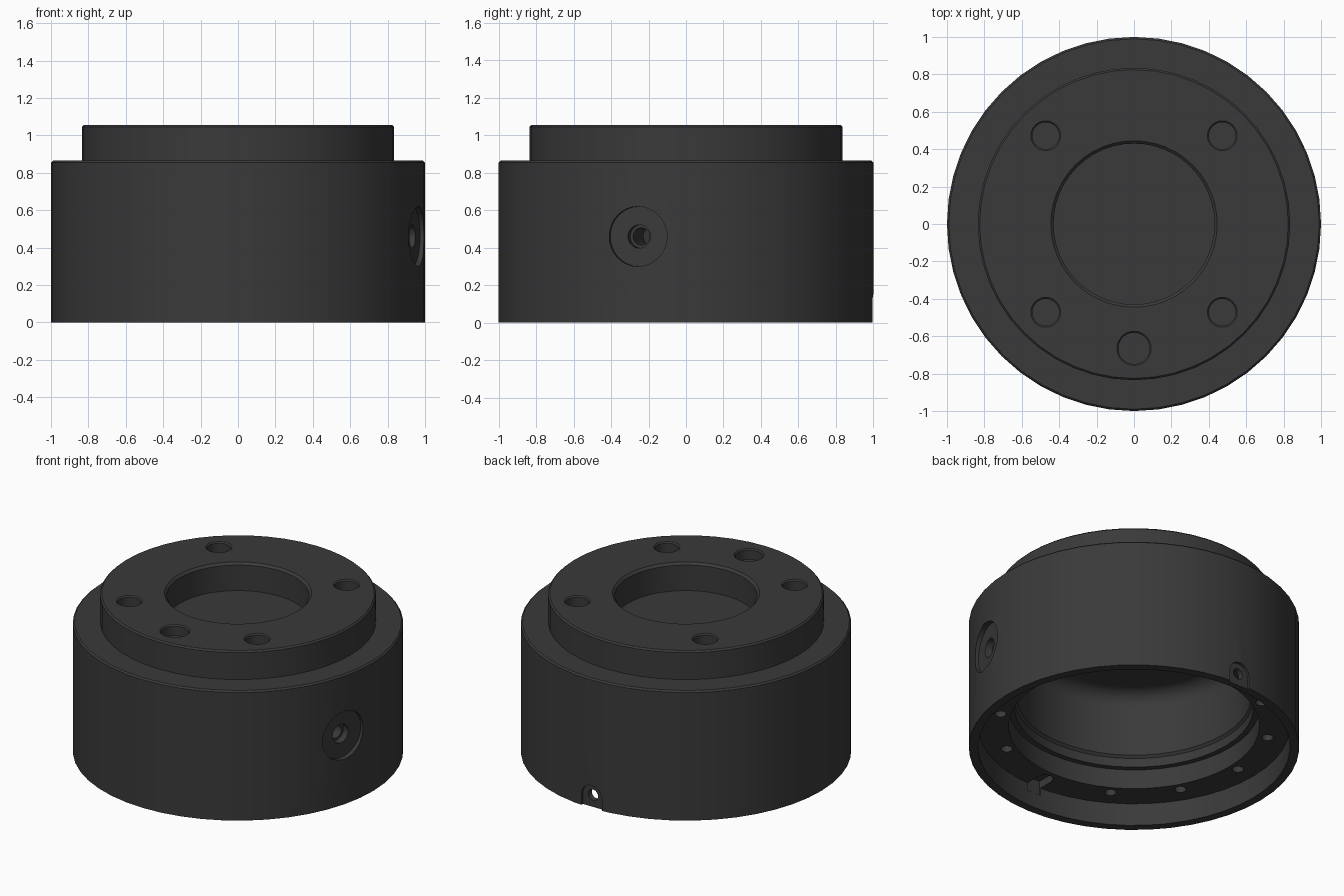
import bpy, bmesh, math
from mathutils import Matrix, Vector

cube = bpy.data.objects.get("Cube")
if cube:
    bpy.data.objects.remove(cube, do_unlink=True)

SIDES = 48

mat = bpy.data.materials.new("charcoal")
colour = (0.042, 0.042, 0.042, 1)
mat.diffuse_color = colour
mat.use_nodes = True
bsdf = mat.node_tree.nodes["Principled BSDF"]
bsdf.inputs["Base Color"].default_value = colour
bsdf.inputs["Roughness"].default_value = 0.6


def make_object(name, bm):
    bmesh.ops.recalc_face_normals(bm, faces=bm.faces)
    mesh = bpy.data.meshes.new(name)
    bm.to_mesh(mesh)
    bm.free()
    obj = bpy.data.objects.new(name, mesh)
    mesh.materials.append(mat)
    bpy.context.collection.objects.link(obj)
    return obj


def lathe(name, profile):
    """Revolve an (r, z) profile that starts and ends on the axis."""
    bm = bmesh.new()
    verts = [bm.verts.new((r, 0, z)) for r, z in profile]
    edges = [bm.edges.new(pair) for pair in zip(verts, verts[1:])]
    bmesh.ops.spin(bm, geom=verts + edges, cent=(0, 0, 0), axis=(0, 0, 1),
                   angle=math.tau, steps=SIDES, use_merge=True)
    bmesh.ops.remove_doubles(bm, verts=bm.verts, dist=0.0005)
    return make_object(name, bm)


def cut(target, bm):
    """Subtract a temporary solid from the target."""
    cutter = make_object("cutter", bm)
    cutter.hide_render = True
    mod = target.modifiers.new("cut", "BOOLEAN")
    mod.operation = "DIFFERENCE"
    mod.solver = "EXACT"
    mod.object = cutter
    bpy.context.view_layer.objects.active = target
    bpy.ops.object.modifier_apply(modifier=mod.name)
    bpy.data.objects.remove(cutter, do_unlink=True)


def drill(target, start, end, r1, r2=None, sides=24):
    """Cut a round hole or cone between two points."""
    a, b = Vector(start), Vector(end)
    turn = (b - a).to_track_quat("Z", "Y").to_matrix().to_4x4()
    bm = bmesh.new()
    bmesh.ops.create_cone(bm, cap_ends=True, segments=sides, radius1=r1,
                          radius2=r1 if r2 is None else r2, depth=(b - a).length,
                          matrix=Matrix.Translation((a + b) / 2) @ turn)
    cut(target, bm)


def box_cut(target, centre, size):
    bm = bmesh.new()
    bmesh.ops.create_cube(bm, size=1, matrix=Matrix.Translation(centre)
                          @ Matrix.Diagonal((*size, 1)))
    cut(target, bm)


def polar(r, degrees, z):
    a = math.radians(degrees)
    return (r * math.cos(a), r * math.sin(a), z)


# Housing: stepped outside with a top recess, hollow underneath
TOP, SHOULDER, LEDGE, CEILING = 1.055, 0.865, 0.15, 0.78
outside = [(0, 0.87), (0.43, 0.87), (0.43, TOP - 0.015), (0.445, TOP),
           (0.825, TOP), (0.835, TOP - 0.01), (0.835, SHOULDER),
           (0.99, SHOULDER), (1, SHOULDER - 0.01), (1, 0)]
inside = [(0.945, 0), (0.945, LEDGE), (0.76, LEDGE), (0.76, 0.28),
          (0.725, 0.28), (0.725, 0.34), (0.71, 0.355)]
fillet = 0.1
rounded = [(0.71 - fillet + fillet * math.cos(t), CEILING - fillet + fillet * math.sin(t))
           for t in (math.pi / 2 * i / 6 for i in range(7))]
housing = lathe("housing", outside + inside + rounded + [(0, CEILING)])

# Four mounting holes and one larger locating hole in the top
top_holes = [(x, y, 0.08) for x in (-0.472, 0.472) for y in (-0.472, 0.472)]
for x, y, r in top_holes + [(0, -0.665, 0.092)]:
    drill(housing, (x, y, TOP - 0.07), (x, y, TOP + 0.1), r - 0.008)
    drill(housing, (x, y, TOP - 0.008), (x, y, TOP + 0.008), r - 0.008, r + 0.008)

# Side port: flat spot face, counterbore and through hole
for outer, inner, r in ((1.1, 0.965, 0.16), (1.1, 0.92, 0.062), (1.1, 0.6, 0.046)):
    drill(housing, polar(outer, -15, 0.46), polar(inner, -15, 0.46), r, sides=32)

# Arched flat with a small through hole at the back
drill(housing, (0, 1.1, 0.075), (0, 0.98, 0.075), 0.075)
box_cut(housing, (0, 1.04, 0.0), (0.15, 0.12, 0.15))
drill(housing, (0, 1.1, 0.08), (0, 0.85, 0.08), 0.036)

# Ring of screw holes in the lower ledge, with a slot at the front
for angle in range(-60, 270, 30):
    drill(housing, polar(0.82, angle, LEDGE - 0.05), polar(0.82, angle, LEDGE + 0.07),
          0.035, sides=16)
drill(housing, (0, -0.84, LEDGE - 0.05), (0, -0.84, LEDGE + 0.05), 0.05)
box_cut(housing, (0, -0.895, LEDGE), (0.1, 0.11, 0.1))

# Smooth walls with crisp machined edges
bpy.ops.object.select_all(action="DESELECT")
housing.select_set(True)
bpy.context.view_layer.objects.active = housing
bpy.ops.object.shade_smooth_by_angle(angle=math.radians(30))
